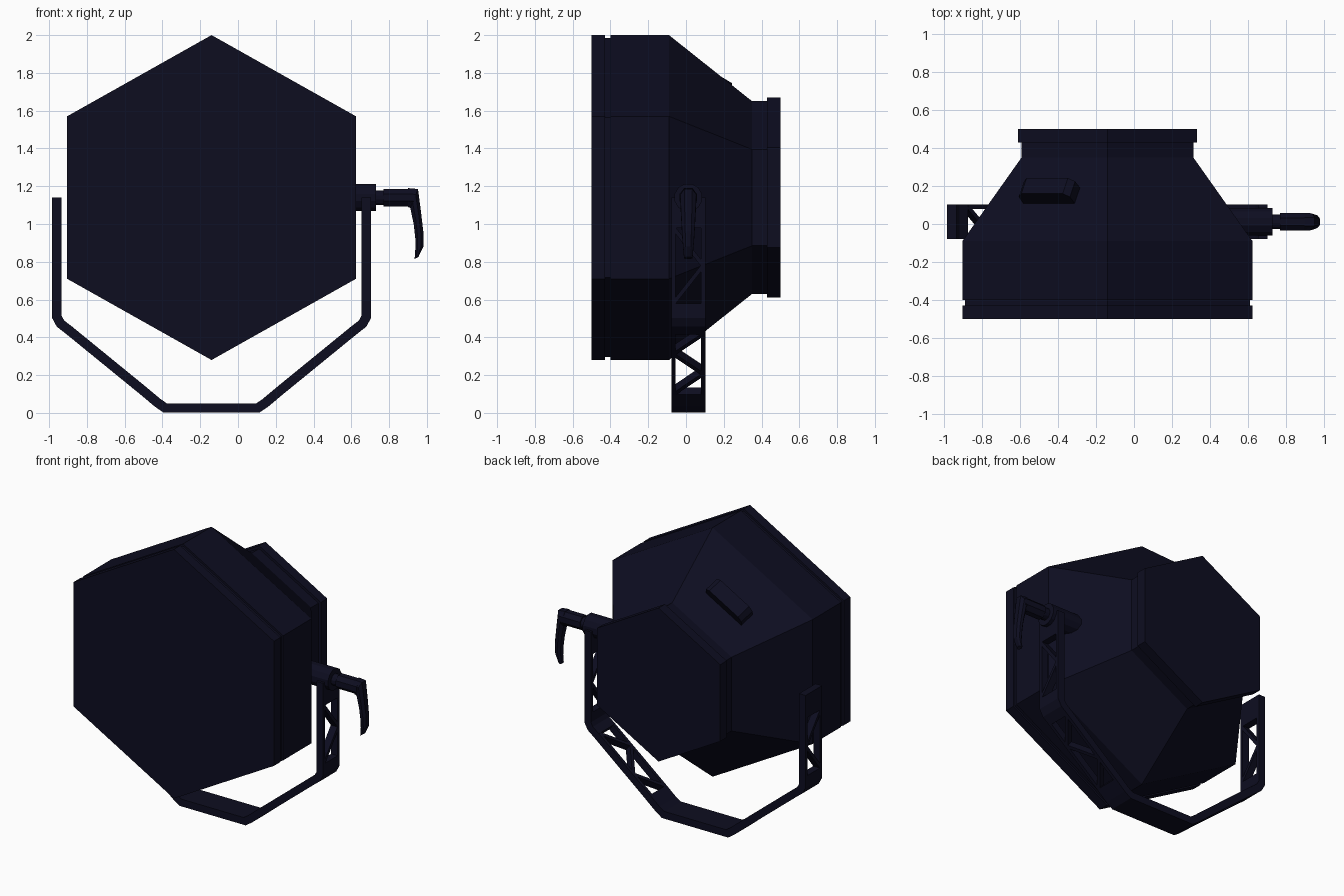
import bpy, bmesh, math
from mathutils import Vector, Matrix

cube = bpy.data.objects.get("Cube")
if cube:
    bpy.data.objects.remove(cube, do_unlink=True)

navy = bpy.data.materials.new("dark navy")
navy.use_nodes = True
navy_rgba = (0.004, 0.004, 0.0145, 1)
navy.diffuse_color = navy_rgba
navy.node_tree.nodes["Principled BSDF"].inputs["Base Color"].default_value = navy_rgba

CX, CZ, CY = -0.14, 1.14, 0.012   # lamp axis and yoke centre plane
STRETCH = 1.027                   # housing is slightly wider than a regular hexagon


def finish(bm, name):
    bmesh.ops.recalc_face_normals(bm, faces=bm.faces[:])
    mesh = bpy.data.meshes.new(name)
    bm.to_mesh(mesh)
    bm.free()
    mesh.materials.append(navy)
    obj = bpy.data.objects.new(name, mesh)
    bpy.context.collection.objects.link(obj)
    return obj


def loft(bm, rings):
    """Skin a list of equal-length point rings and cap both ends."""
    loops = [[bm.verts.new(p) for p in ring] for ring in rings]
    n = len(loops[0])
    for a, b in zip(loops, loops[1:]):
        for i in range(n):
            j = (i + 1) % n
            bm.faces.new((a[i], a[j], b[j], b[i]))
    bm.faces.new(loops[0])
    bm.faces.new(loops[-1])


def add_box(bm, center, axes, size):
    """Box at center with the given axes and full sizes."""
    rot = Matrix(axes).transposed().to_4x4()
    scale = Matrix.Diagonal((*size, 1))
    bmesh.ops.create_cube(bm, size=1, matrix=Matrix.Translation(center) @ rot @ scale)


# Hexagonal lamp housing: front rim, groove, barrel, taper, neck, rear flange
def hexagon(y, r):
    corners = [math.radians(90 + 60 * i) for i in range(6)]
    return [(CX + STRETCH * r * math.cos(a), y, CZ + r * math.sin(a)) for a in corners]


bm = bmesh.new()
profile = [(-0.5, 0.86), (-0.43, 0.86), (-0.43, 0.845), (-0.4, 0.845), (-0.4, 0.86),
           (-0.09, 0.86), (0.35, 0.51), (0.43, 0.51), (0.43, 0.53), (0.5, 0.53)]
loft(bm, [hexagon(y, r) for y, r in profile])
finish(bm, "lamp_housing")

# Small chamfered box on the upper right sloping panel
along = Vector((0.87, 0, 0.49)).normalized()
radial = Vector((-along.z, 0, along.x))
normal = (radial * 0.824 + Vector((0, 0.567, 0))).normalized()
slope = normal.cross(along)
bm = bmesh.new()
base = Vector((-0.435, 0.15, 1.645))
add_box(bm, base + normal * 0.035, (along, slope, normal), (0.31, 0.1, 0.11))
ends = [e for e in bm.edges
        if abs((e.verts[0].co - e.verts[1].co).normalized().dot(slope)) > 0.9
        and ((e.verts[0].co - base).dot(normal)) > 0]
bmesh.ops.bevel(bm, geom=ends, offset=0.03, segments=1, affect='EDGES')
finish(bm, "panel_box")

# Yoke: bent flat bar with zigzag lattice openings, mirrored about the lamp axis
WIDTH, THICK, RAIL = 0.18, 0.05, 0.022


def bar(bm, p, q, y0, y1, width):
    """Flat bar from (x, z) p at depth y0 to q at depth y1."""
    a, b = Vector((p[0], y0, p[1])), Vector((q[0], y1, q[1]))
    run = Vector((q[0] - p[0], 0, q[1] - p[1])).normalized()
    out = Vector((-run.z, 0, run.x))
    direction = (b - a).normalized()
    add_box(bm, (a + b) / 2, (direction, out.cross(direction), out),
            ((b - a).length, width, THICK))


def lattice(bm, p, q, count):
    """Two edge rails joined by a zigzag between p and q."""
    edge = WIDTH / 2 - RAIL / 2
    for s in (-1, 1):
        bar(bm, p, q, CY + s * edge, CY + s * edge, RAIL)
    p, q = Vector(p), Vector(q)
    side = -1
    for i in range(count):
        bar(bm, p.lerp(q, i / count), p.lerp(q, (i + 1) / count),
            CY + side * edge, CY - side * edge, RAIL)
        side = -side


def strip(bm, path):
    """Solid bent strip along an (x, z) path."""
    pts = [Vector(p) for p in path]
    rings = []
    for i, p in enumerate(pts):
        d0 = (p - pts[i - 1]).normalized() if i else (pts[1] - p).normalized()
        d1 = (pts[i + 1] - p).normalized() if i < len(pts) - 1 else d0
        t = (d0 + d1).normalized()
        off = Vector((-t.y, t.x)) * (THICK / 2 / max(t.dot(d0), 0.5))
        rings.append([(v.x, CY + s * WIDTH / 2, v.y)
                      for v, s in ((p + off, -1), (p + off, 1), (p - off, 1), (p - off, -1))])
    loft(bm, rings)


top, high, low = (-0.96, 1.14), (-0.96, 0.98), (-0.96, 0.58)
slant_a, slant_b = (-0.89, 0.434), (-0.5, 0.116)


def mirror(p):
    return (2 * CX - p[0], p[1])


bm = bmesh.new()
for m in (lambda p: p, mirror):
    strip(bm, [m(p) for p in (top, high)])
    lattice(bm, m(low), m(high), 2)
    strip(bm, [m(p) for p in (low, (-0.96, 0.51), (-0.94, 0.473), slant_a)])
    lattice(bm, m(slant_b), m(slant_a), 3)
bottom = [slant_b, (-0.425, 0.053), (-0.385, 0.026)]
strip(bm, bottom + [mirror(p) for p in reversed(bottom)])
finish(bm, "yoke")


# Pivot boss, spindle and handle grip on the left side
def round_x(name, x0, x1, radius, sides):
    bm = bmesh.new()
    place = Matrix.Translation(((x0 + x1) / 2, CY, CZ)) @ Matrix.Rotation(math.pi / 2, 4, 'Y')
    place = place @ Matrix.Rotation(math.pi / sides, 4, 'Z')
    bmesh.ops.create_cone(bm, cap_ends=True, segments=sides, radius1=radius,
                          radius2=radius, depth=x1 - x0, matrix=place)
    finish(bm, name)


round_x("pivot_boss", 0.5, 0.73, 0.075, 12)
round_x("spindle", 0.72, 0.79, 0.04, 12)
round_x("handle_grip", 0.77, 0.93, 0.05, 8)

# Curved lever: inner x, outer x, inner z, outer z, thickness
stations = [(0.9, 0.9, 1.09, 1.19, 0.09), (0.912, 0.953, 1.085, 1.185, 0.085),
            (0.93, 0.968, 1.0, 1.07, 0.075), (0.939, 0.981, 0.92, 0.96, 0.065),
            (0.939, 0.981, 0.87, 0.88, 0.055), (0.935, 0.955, 0.815, 0.825, 0.045)]
bm = bmesh.new()
rings = []
for xi, xo, zi, zo, t in stations:
    ring = []
    for u, v in ((0, -0.25), (0, 0.25), (0.3, 0.5), (0.7, 0.5),
                 (1, 0.25), (1, -0.25), (0.7, -0.5), (0.3, -0.5)):
        ring.append((xi + (xo - xi) * u, CY + v * t, zi + (zo - zi) * u))
    rings.append(ring)
loft(bm, rings)
finish(bm, "lever")
